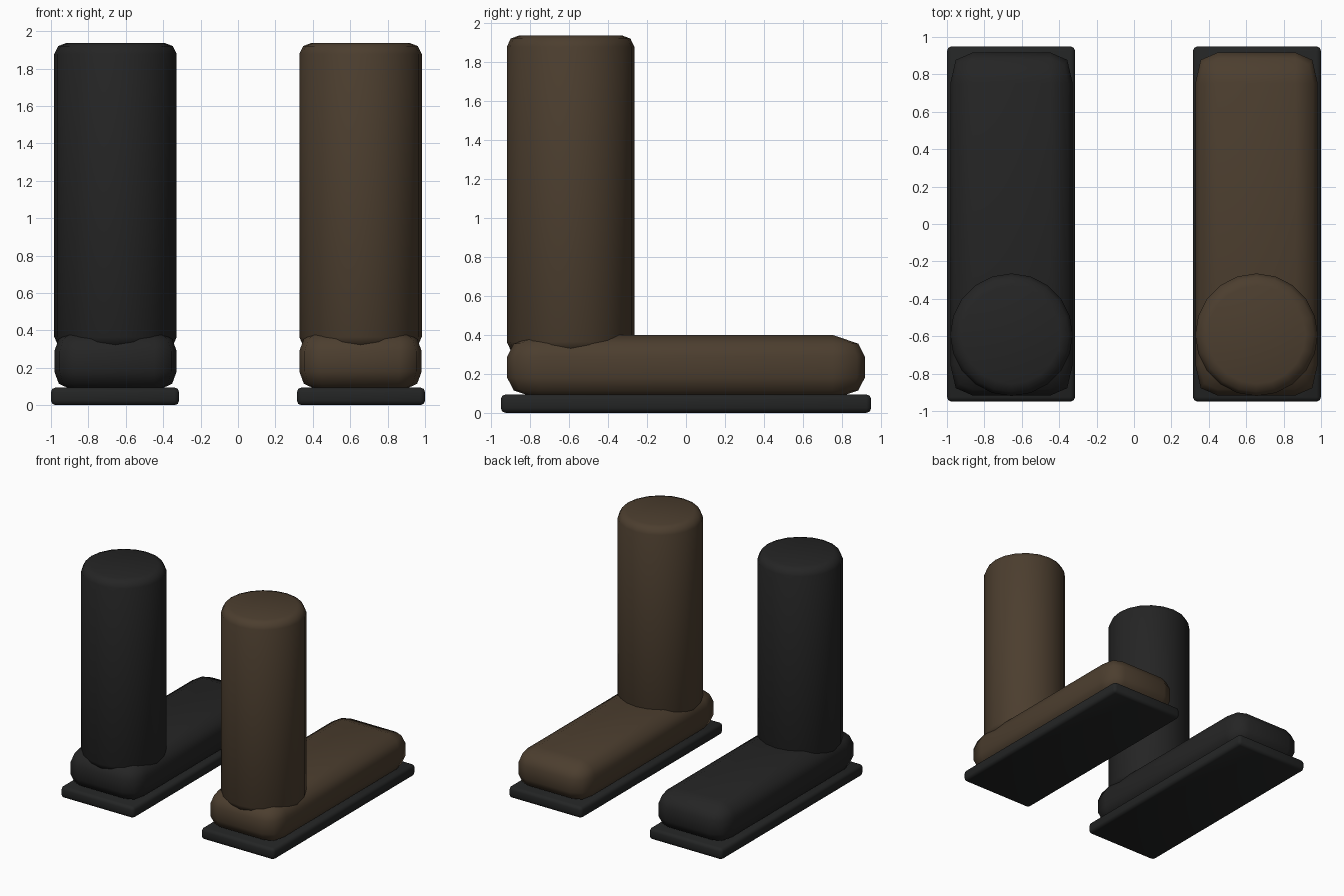
import bpy
import bmesh
import math

default = bpy.data.objects.get("Cube")
if default:
    bpy.data.objects.remove(default, do_unlink=True)


def material(name, rgb):
    mat = bpy.data.materials.new(name)
    mat.use_nodes = True
    color = (*rgb, 1)
    mat.diffuse_color = color
    mat.node_tree.nodes["Principled BSDF"].inputs["Base Color"].default_value = color
    return mat


brown = material("brown leather", (0.072, 0.048, 0.028))
black = material("black leather", (0.018, 0.018, 0.018))
rubber = material("dark rubber", (0.017, 0.018, 0.018))


def finish(bm, name, mat, location, angle):
    """Turn a bmesh into a smooth-shaded object."""
    bmesh.ops.recalc_face_normals(bm, faces=bm.faces)
    mesh = bpy.data.meshes.new(name)
    bm.to_mesh(mesh)
    bm.free()
    mesh.materials.append(mat)
    obj = bpy.data.objects.new(name, mesh)
    bpy.context.collection.objects.link(obj)
    obj.location = location
    bpy.ops.object.select_all(action="DESELECT")
    obj.select_set(True)
    bpy.context.view_layer.objects.active = obj
    bpy.ops.object.shade_smooth_by_angle(angle=math.radians(angle))
    return obj


def loft(rings):
    """Skin a stack of equal point rings and cap both ends."""
    bm = bmesh.new()
    loops = [[bm.verts.new(p) for p in ring] for ring in rings]
    count = len(loops[0])
    for low, high in zip(loops, loops[1:]):
        for i in range(count):
            j = (i + 1) % count
            bm.faces.new((low[i], low[j], high[j], high[i]))
    bm.faces.new(loops[0][::-1])
    bm.faces.new(loops[-1])
    bmesh.ops.remove_doubles(bm, verts=bm.verts, dist=0.0005)
    return bm


def foot_ring(z, inset):
    """Rectangle with rounded corners; a full inset gives sharp corners."""
    rx, ry = 0.12 * (1 - inset), 0.165 * (1 - inset)
    points = []
    for sx, sy in ((1, 1), (-1, 1), (-1, -1), (1, -1)):
        corner = [(rx, 0), (0.76 * rx, 0.76 * ry), (0, ry)]
        if sx * sy < 0:
            corner.reverse()
        points += [(sx * (0.207 + x), sy * (0.752 + y), z) for x, y in corner]
    return points


def circle_ring(z, radius, sides=20):
    return [(radius * math.cos(math.tau * i / sides),
             radius * math.sin(math.tau * i / sides), z) for i in range(sides)]


FOOT = [(0.07, 1), (0.115, 0.2), (0.18, 0), (0.29, 0), (0.355, 0.2), (0.4, 1)]
SHAFT = [(0.305, 0.262), (0.32, 0.307), (0.365, 0.3275),
         (1.878, 0.3275), (1.92, 0.307), (1.937, 0.262)]

for side, sign, leather in (("left", 1, brown), ("right", -1, black)):
    x = sign * 0.655

    # Flat sole slab with softened edges
    bm = bmesh.new()
    bmesh.ops.create_cube(bm, size=1)
    bmesh.ops.scale(bm, vec=(0.685, 1.9, 0.095), verts=bm.verts)
    bmesh.ops.bevel(bm, geom=bm.edges[:], offset=0.025, segments=2,
                    profile=0.5, affect="EDGES")
    finish(bm, side + "_sole", rubber, (x + sign * 0.0025, 0, 0.0475), 50)

    # Rounded foot
    finish(loft([foot_ring(*r) for r in FOOT]), side + "_foot",
           leather, (x, 0, 0), 60)

    # Upright shaft
    finish(loft([circle_ring(*r) for r in SHAFT]), side + "_shaft",
           leather, (x, -0.592, 0), 60)
